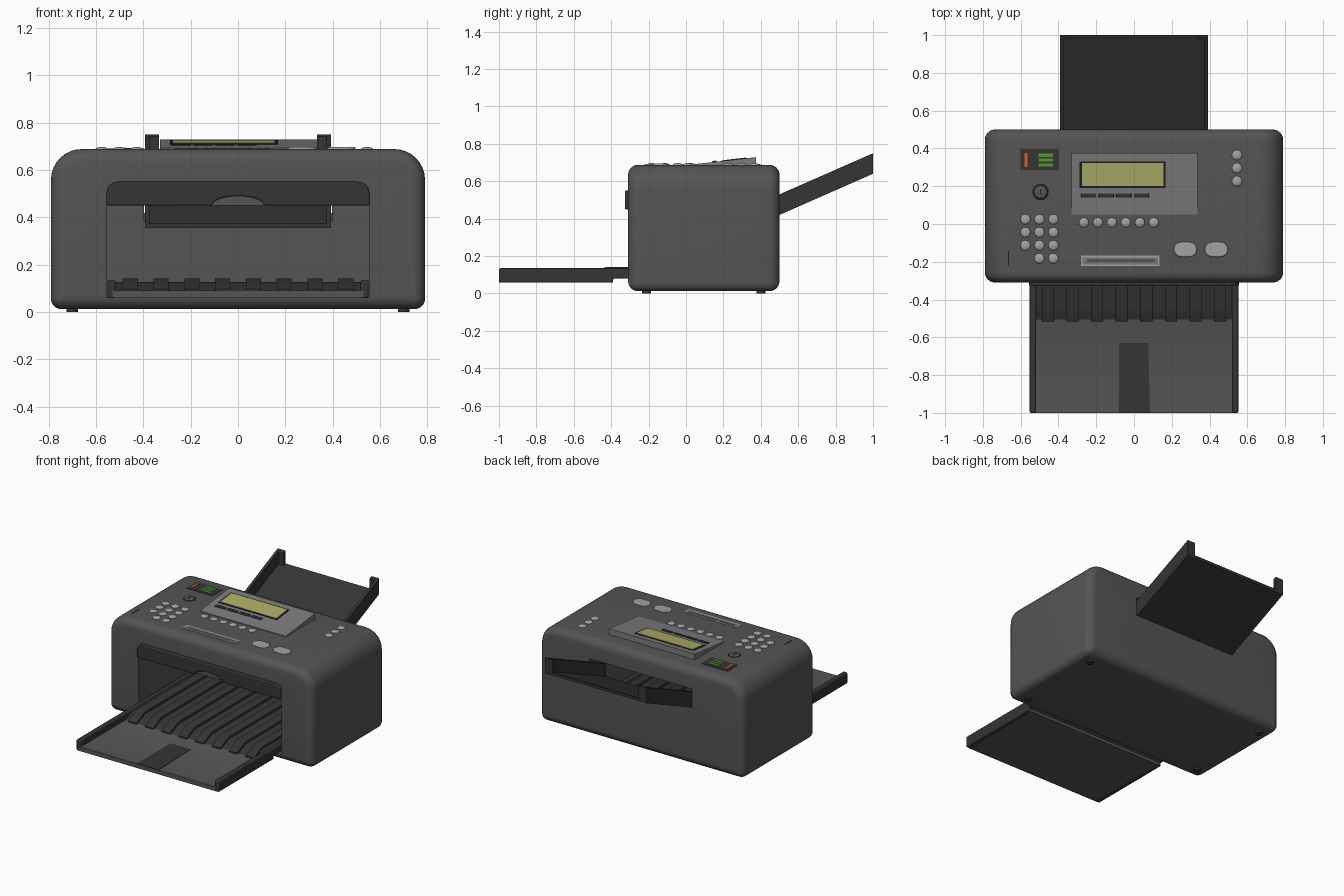
import bpy, bmesh, math
from mathutils import Vector

if "Cube" in bpy.data.objects:
    bpy.data.objects.remove(bpy.data.objects["Cube"])


def mat(name, r, g, b):
    m = bpy.data.materials.new(name)
    m.diffuse_color = (r, g, b, 1)
    m.use_nodes = True
    m.node_tree.nodes["Principled BSDF"].inputs["Base Color"].default_value = m.diffuse_color
    return m


GREY = mat("body_grey", .09, .09, .09)
DARK = mat("dark_grey", .035, .035, .035)
PANEL = mat("panel_grey", .2, .2, .2)
LIGHT = mat("button_grey", .36, .36, .36)
BLACK = mat("black", .012, .012, .012)
LCD = mat("screen_yellow", .42, .42, .14)
GREEN = mat("green", .08, .32, .03)
ORANGE = mat("orange", .75, .1, .02)


def finish(name, bm, m):
    bmesh.ops.recalc_face_normals(bm, faces=bm.faces)
    me = bpy.data.meshes.new(name)
    bm.to_mesh(me)
    bm.free()
    ob = bpy.data.objects.new(name, me)
    bpy.context.collection.objects.link(ob)
    if m:
        me.materials.append(m)
    return ob


def loft(name, rings, m):
    bm = bmesh.new()
    rows = [[bm.verts.new(p) for p in r] for r in rings]
    n = len(rows[0])
    for a, b in zip(rows, rows[1:]):
        for i in range(n):
            bm.faces.new((a[i], a[(i + 1) % n], b[(i + 1) % n], b[i]))
    bm.faces.new(rows[0])
    bm.faces.new(rows[-1])
    return finish(name, bm, m)


def prism(name, pts, axis, lo, hi, m=None, bevel=0):
    def place(p, d):
        v = list(p)
        v.insert("xyz".index(axis), d)
        return v
    ob = loft(name, [[place(p, d) for p in pts] for d in (lo, hi)], m)
    if bevel:
        b = ob.modifiers.new("bevel", "BEVEL")
        b.width, b.segments = bevel, 3
    return ob


def box(name, x0, x1, y0, y1, z0, z1, m, bevel=0):
    return prism(name, [(x0, y0), (x1, y0), (x1, y1), (x0, y1)], "z", z0, z1, m, bevel)


def arc(cx, cz, r, a0, a1, n=8):
    return [(cx + r * math.cos(math.radians(a0 + (a1 - a0) * i / n)),
             cz + r * math.sin(math.radians(a0 + (a1 - a0) * i / n))) for i in range(n + 1)]


def rounded(x, z0, z1, rt, rb):
    return (arc(x - rt, z1 - rt, rt, 0, 90) + arc(rt - x, z1 - rt, rt, 90, 180)
            + arc(rb - x, z0 + rb, rb, 180, 270) + arc(x - rb, z0 + rb, rb, 270, 360))


def cut(ob, cutter):
    cutter.hide_render = True
    mod = ob.modifiers.new("cut", "BOOLEAN")
    mod.operation, mod.object, mod.solver = "DIFFERENCE", cutter, "EXACT"
    bpy.context.view_layer.objects.active = ob
    bpy.ops.object.modifier_apply(modifier="cut")
    bpy.data.objects.remove(cutter)


# Body shell: rounded section lofted front to back with rounded ends
R, TOP = .055, .688
steps = [i * 15 for i in range(7)]
ends = [(R * (1 - math.cos(math.radians(a))), R * (1 - math.sin(math.radians(a)))) for a in steps]
stations = [(-.31 + R - R * math.sin(math.radians(a)), R * (1 - math.cos(math.radians(a)))) for a in steps[::-1]]
stations += [(.5 - R + R * math.sin(math.radians(a)), R * (1 - math.cos(math.radians(a)))) for a in steps]
body = loft("body", [[(x, y, z) for x, z in rounded(.79 - i, .012 + i, TOP - i, .13 - i, max(.045 - i, .006))]
                     for y, i in stations], GREY)


def slope(y):
    return .42 + .44 * (y - .5)


def band(y0, y1, a, b):
    return [(y0, slope(y0) + a), (y1, slope(y1) + a), (y1, slope(y1) + b), (y0, slope(y0) + b)]


cut(body, prism("front_cutter", rounded(.555, .06, .55, .05, .003), "y", -.5, .42))
cut(body, prism("rear_cutter", band(.3, .7, -.002, .13), "x", -.397, .397))

# Feet
for x in (-.7, .7):
    for y in (-.21, .4):
        prism("foot", arc(x, y, .024, 0, 345, 23), "z", 0, .02, DARK)

# Front hood with finger notch, and grip behind it
notch = [(x, .45 + (z - .45) * .36) for x, z in arc(0, .45, .11, 180, 0, 16)]
hood = arc(.505, .5, .05, 0, 90) + arc(-.505, .5, .05, 90, 180) + [(-.555, .45)] + notch + [(.555, .45)]
prism("front_hood", hood, "y", -.326, -.27, DARK, .006)
prism("finger_grip", notch, "y", -.3, -.28, GREY)

# Rear paper tray: floor, side rails and end stops
prism("rear_tray_floor", band(.35, 1, 0, .02), "x", -.38, .38, DARK)
for s in (-1, 1):
    prism("rear_tray_rail", band(.35, 1, 0, .11), "x", s * .393, s * .373, DARK)
    prism("rear_tray_stop", band(.98, 1, .01, .11), "x", s * .38, s * .333, DARK)

# Output tray: stepped floor, rails, ribs, extension
prism("output_tray_floor", [(-1, .06), (-.39, .06), (-.39, .08), (.41, .08), (.41, .122),
                            (-.42, .122), (-.5, .09), (-1, .09)], "x", -.53, .53, GREY)
for s in (-1, 1):
    prism("output_tray_rail", [(-1, .058), (-.39, .058), (-.39, .08), (.41, .08), (.41, .135), (-1, .135)],
          "x", s * .518, s * .552, DARK, .008)
prism("rib_base", [(-.505, .09), (-.425, .126), (.41, .126), (.41, .1), (-.4, .09)], "x", -.518, .518, DARK)
for i in range(8):
    x = -.455 + i * .13
    prism("rib", [(-.52, .09), (-.52, .098), (-.43, .141), (.41, .141), (.41, .1), (-.4, .09)],
          "x", x - .032, x + .032, DARK)
prism("tray_extension", [(-.08, -1), (.085, -1), (.075, -.63), (-.08, -.63)], "z", .085, .0925, DARK)

# Sloped display panel
P0, PS = .692, .113
prism("display_panel", [(.05, .67), (.375, .67), (.375, P0 + PS * .325), (.05, P0)], "x", -.33, .335, PANEL)


def on_panel(name, x0, x1, y0, y1, h, m, bevel=0):
    def z(y):
        return P0 + PS * (y - .05)
    prism(name, [(y0, z(y0) - .004), (y1, z(y1) - .004), (y1, z(y1) + h), (y0, z(y0) + h)], "x", x0, x1, m, bevel)


on_panel("screen_frame", -.288, .168, .19, .332, .002, BLACK)
on_panel("screen", -.276, .156, .2, .322, .004, LCD)
for i in range(4):
    x = -.28 + i * .093
    on_panel("soft_key", x, x + .08, .14, .162, .006, DARK, .003)


# Domed buttons
def button(name, x, y, rx, ry, h, m=LIGHT):
    bm = bmesh.new()
    bmesh.ops.create_uvsphere(bm, u_segments=24, v_segments=12, radius=1)
    bmesh.ops.scale(bm, vec=(rx, ry, h), verts=bm.verts)
    bmesh.ops.translate(bm, vec=Vector((x, y, TOP - .001)), verts=bm.verts)
    finish(name, bm, m)


for r in range(4):
    for c in range(3):
        if (r, c) != (3, 0):
            button("keypad_button", -.575 + c * .074, .025 - r * .069, .027, .027, .01)
for i in range(6):
    button("function_button", -.265 + i * .074, .008, .026, .026, .01)
for i in range(3):
    button("side_button", .545, .365 - i * .069, .027, .027, .01)
for x in (.272, .436):
    prism("oval_button", arc(x + .022, -.135, .039, -90, 90) + arc(x - .022, -.135, .039, 90, 270),
          "z", TOP - .01, TOP + .008, LIGHT, .006)

# Indicator lights
box("indicator_plate", -.6, -.398, .285, .397, TOP - .01, TOP + .003, DARK)
box("orange_light", -.58, -.565, .302, .376, TOP - .01, TOP + .005, ORANGE)
for y in (.312, .338, .364):
    box("green_light", -.505, -.43, y - .008, y + .008, TOP - .01, TOP + .005, GREEN)

# Power knob with ring and mark
button("power_ring", -.495, .17, .044, .044, .006, BLACK)
button("power_knob", -.495, .17, .037, .037, .008, GREY)
box("power_mark", -.498, -.492, .155, .185, TOP, TOP + .0085, BLACK)

# Nameplate bar and small slit
box("bar_frame", -.28, .135, -.222, -.168, TOP - .01, TOP + .003, LIGHT)
box("bar_inset", -.272, .127, -.214, -.178, TOP - .01, TOP + .004, PANEL)
box("bar_slot", -.25, .11, -.2, -.186, TOP - .01, TOP + .005, GREY)
box("slit", -.668, -.662, -.22, -.14, TOP - .02, TOP + .001, BLACK)

# Smooth shading with sharp edges kept
bpy.ops.object.select_all(action="SELECT")
bpy.context.view_layer.objects.active = body
bpy.ops.object.shade_smooth_by_angle(angle=math.radians(35))
